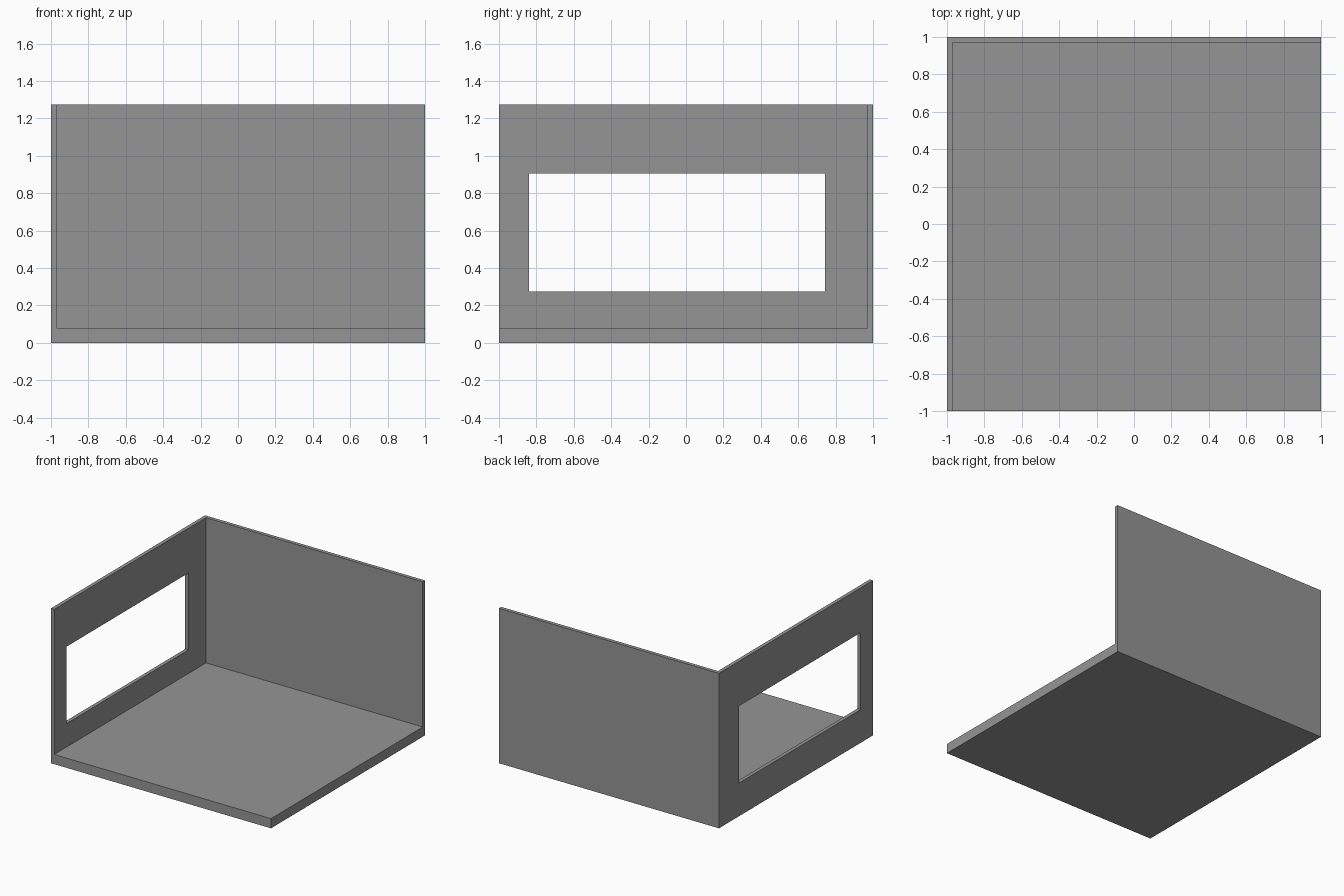
import bpy

if "Cube" in bpy.data.objects:
    bpy.data.objects.remove(bpy.data.objects["Cube"])

HEIGHT, FLOOR, WALL = 1.273, 0.08, 0.03

grey = bpy.data.materials.new("plaster_grey")
grey.diffuse_color = (0.3, 0.3, 0.3, 1)
grey.use_nodes = True
grey.node_tree.nodes["Principled BSDF"].inputs["Base Color"].default_value = grey.diffuse_color


def box(name, lo, hi):
    """Axis-aligned box between two corners."""
    bpy.ops.mesh.primitive_cube_add(size=1, location=[(a + b) / 2 for a, b in zip(lo, hi)])
    ob = bpy.context.object
    ob.name = name
    ob.scale = [b - a for a, b in zip(lo, hi)]
    bpy.ops.object.transform_apply(location=True, rotation=False, scale=True)
    ob.data.materials.append(grey)
    return ob


def cut(target, cutter):
    """Subtract the cutter, apply the result and remove the cutter."""
    cutter.hide_render = True
    mod = target.modifiers.new("cut", 'BOOLEAN')
    mod.operation = 'DIFFERENCE'
    mod.solver = 'EXACT'
    mod.object = cutter
    bpy.context.view_layer.objects.active = target
    bpy.ops.object.modifier_apply(modifier=mod.name)
    bpy.data.objects.remove(cutter)


# Solid block hollowed into a floor, a left wall and a back wall
room = box("room_corner", (-1, -1, 0), (1, 1, HEIGHT))
cut(room, box("room_space", (-1 + WALL, -1.5, FLOOR), (1.5, 1 - WALL, 2)))

# Window opening through the left wall
cut(room, box("window_opening", (-1.2, -0.84, 0.273), (-0.8, 0.743, 0.905)))
